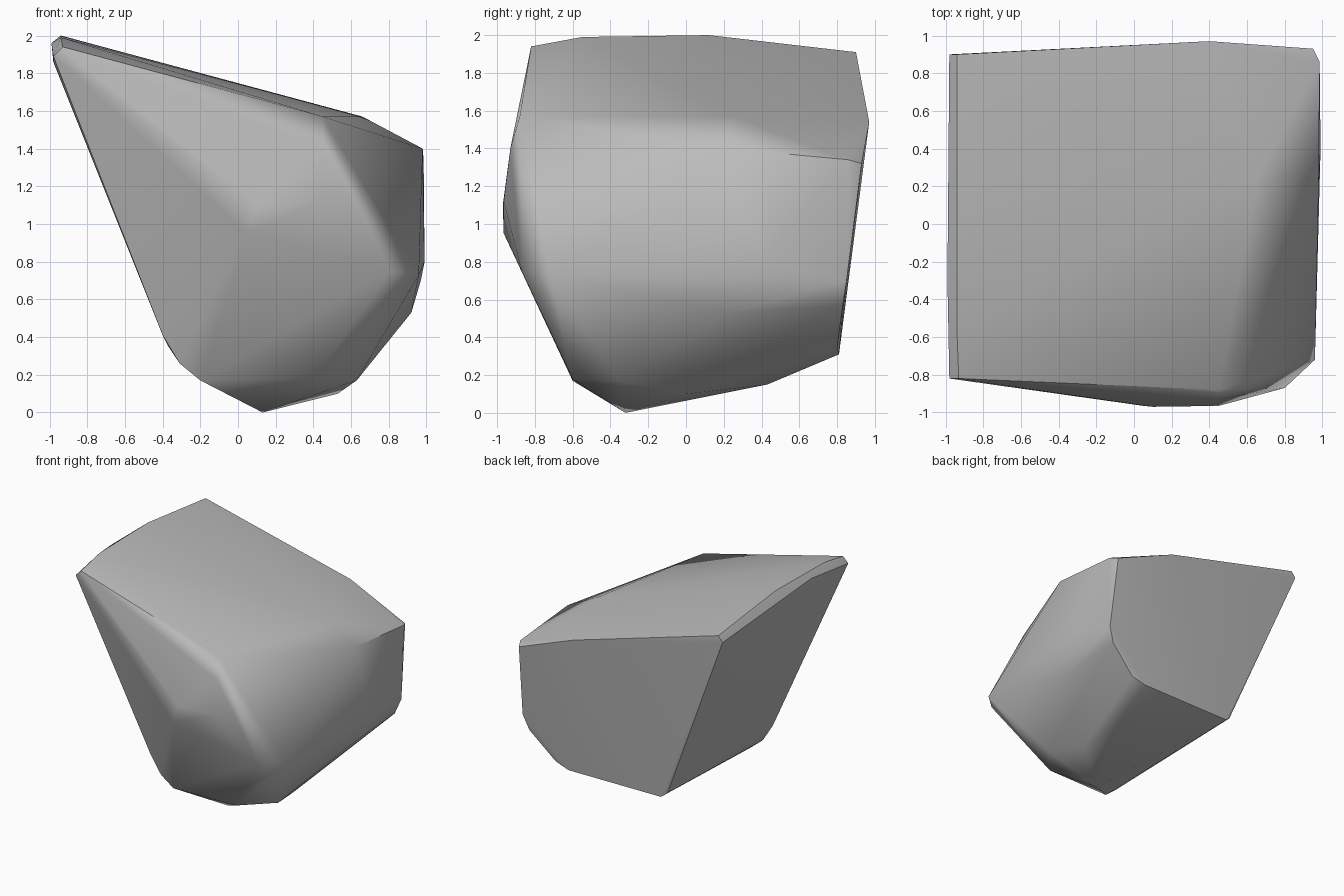
import bpy, bmesh, math

cube = bpy.data.objects.get("Cube")
if cube:
    bpy.data.objects.remove(cube)

# Corner points of the stone, grouped by region
peak_edge = [(-.98, -.82, 1.89), (-.93, -.82, 1.94), (-.99, -.3, 1.96), (-.94, -.55, 1.99),
             (-.94, .12, 2), (-.98, .9, 1.86), (-.94, .9, 1.91)]
top_rim = [(.45, -.88, 1.57), (.66, .25, 1.57), (.98, .22, 1.4), (.4, .97, 1.54),
           (.95, .93, 1.32), (.985, .86, 1.34)]
front_bulge = [(.05, -.965, .95), (.45, -.965, 1.12), (.1, -.97, 1.1), (.45, -.93, 1.4),
               (.8, -.87, .75), (.96, -.72, .73)]
right_side = [(.99, .4, .8), (.97, .85, .7), (.92, .22, .53), (.92, .83, .57)]
lower_ring = [(-.4, -.62, .41), (-.31, -.61, .26), (-.2, -.6, .17), (.4, -.6, .18),
              (.63, -.35, .17), (-.37, .78, .35), (-.32, .8, .31), (.56, .81, .31), (.69, .8, .35)]
underside = [(.13, -.32, 0), (.53, 0, .1), (.52, .43, .15)]

# Faceted convex body
bm = bmesh.new()
for region in (peak_edge, top_rim, front_bulge, right_side, lower_ring, underside):
    for point in region:
        bm.verts.new(point)
hull = bmesh.ops.convex_hull(bm, input=bm.verts[:])
unused = {g for g in hull["geom_interior"] + hull["geom_unused"]
          if isinstance(g, bmesh.types.BMVert)}
bmesh.ops.delete(bm, geom=list(unused), context="VERTS")
bmesh.ops.recalc_face_normals(bm, faces=bm.faces[:])
mesh = bpy.data.meshes.new("stone")
bm.to_mesh(mesh)
bm.free()
stone = bpy.data.objects.new("stone", mesh)
bpy.context.collection.objects.link(stone)

# Plain grey stone material
grey = bpy.data.materials.new("stone grey")
grey.use_nodes = True
colour = (.5, .5, .5, 1)
grey.diffuse_color = colour
grey.node_tree.nodes["Principled BSDF"].inputs["Base Color"].default_value = colour
mesh.materials.append(grey)

# Soft lower folds, crisp rim
bpy.ops.object.select_all(action="DESELECT")
stone.select_set(True)
bpy.context.view_layer.objects.active = stone
bpy.ops.object.shade_smooth_by_angle(angle=math.radians(38))
weighted = stone.modifiers.new("weighted normals", "WEIGHTED_NORMAL")
weighted.keep_sharp = True
